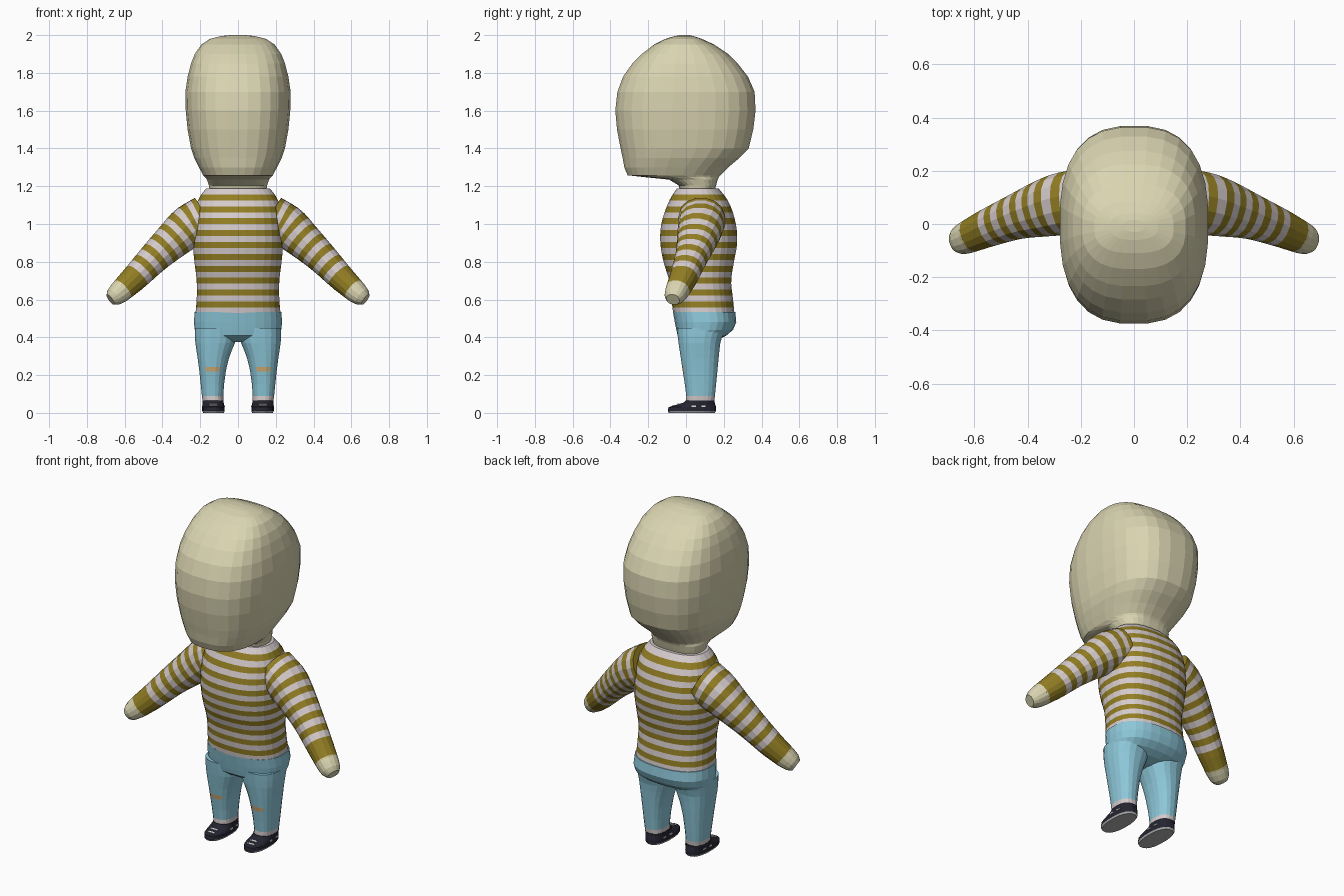
import bpy, bmesh, math
from mathutils import Vector, Euler

if "Cube" in bpy.data.objects:
    bpy.data.objects.remove(bpy.data.objects["Cube"])

COLOURS = {
    "skin": (0.70, 0.66, 0.44), "gold_stripe": (0.29, 0.21, 0.017),
    "pale_stripe": (0.67, 0.60, 0.61), "blue_trousers": (0.27, 0.58, 0.70),
    "navy_shoe": (0.018, 0.018, 0.032), "sole_grey": (0.45, 0.45, 0.45),
    "knee_tan": (0.62, 0.40, 0.17), "lace_white": (0.75, 0.75, 0.75),
}
MATS = {}
for key, rgb in COLOURS.items():
    MATS[key] = bpy.data.materials.new(key)
    MATS[key].diffuse_color = (*rgb, 1)


def sample(table, t):
    """Smooth interpolation of table rows keyed by their first column."""
    t = min(max(t, table[0][0]), table[-1][0])
    i = 0
    while i < len(table) - 2 and t > table[i + 1][0]:
        i += 1
    a, b = table[i], table[i + 1]
    p, n = table[max(i - 1, 0)], table[min(i + 2, len(table) - 1)]
    h = b[0] - a[0]
    s = (t - a[0]) / h
    out = []
    for c in range(1, len(a)):
        m0 = (b[c] - p[c]) / (b[0] - p[0]) * h
        m1 = (n[c] - a[c]) / (n[0] - a[0]) * h
        out.append((2*s**3 - 3*s*s + 1) * a[c] + (s**3 - 2*s*s + s) * m0
                   + (3*s*s - 2*s**3) * b[c] + (s**3 - s*s) * m1)
    return out


def loft(name, rings, colours, rule, mirror=False, n=24, power=2.4):
    """Skin rings of (centre, half axis u, half axis v); rule picks the colour."""
    bm = bmesh.new()
    loops = []
    for c, u, v in rings:
        loop = []
        for k in range(n):
            a = 2 * math.pi * (k + 0.5) / n
            ca, sa = math.cos(a), math.sin(a)
            loop.append(bm.verts.new(
                c + u * math.copysign(abs(ca) ** (2 / power), ca)
                + v * math.copysign(abs(sa) ** (2 / power), sa)))
        loops.append(loop)
    for i in range(len(loops) - 1):
        for k in range(n):
            j = (k + 1) % n
            f = bm.faces.new((loops[i][k], loops[i][j], loops[i+1][j], loops[i+1][k]))
            f.material_index = rule(i, f.calc_center_median())
    bm.faces.new(loops[0][::-1]).material_index = rule(0, rings[0][0])
    bm.faces.new(loops[-1]).material_index = rule(len(loops) - 2, rings[-1][0])
    bmesh.ops.recalc_face_normals(bm, faces=bm.faces)
    return finish(name, bm, colours, mirror)


def finish(name, bm, colours, mirror):
    mesh = bpy.data.meshes.new(name)
    bm.to_mesh(mesh)
    bm.free()
    for c in colours:
        mesh.materials.append(MATS[c])
    ob = bpy.data.objects.new(name, mesh)
    bpy.context.collection.objects.link(ob)
    if mirror:
        ob.modifiers.new("mirror", 'MIRROR').use_mirror_merge = False
    return ob


def level_rings(rows):
    """Rows of z, front y, back y, half width and optional centre x."""
    return [(Vector((r[4] if len(r) > 4 else 0, (r[1] + r[2]) / 2, r[0])),
             Vector((r[3], 0, 0)), Vector((0, (r[2] - r[1]) / 2, 0))) for r in rows]


def plate(name, colour, spots, size, tilt):
    """Small mirrored flat boxes."""
    bm = bmesh.new()
    rot = Euler((tilt, 0, 0)).to_matrix()
    for s in spots:
        for v in bmesh.ops.create_cube(bm, size=1)["verts"]:
            v.co = rot @ Vector(a * b for a, b in zip(v.co, size)) + Vector(s)
    return finish(name, bm, [colour], True)


# Head with jutting chin and short neck
loft("head", level_rings([
    (1.17, -0.03, 0.15, 0.15), (1.205, -0.04, 0.16, 0.155),
    (1.235, -0.09, 0.168, 0.165), (1.248, -0.22, 0.175, 0.175),
    (1.258, -0.31, 0.183, 0.185), (1.30, -0.328, 0.225, 0.208),
    (1.35, -0.337, 0.285, 0.233), (1.40, -0.348, 0.333, 0.25),
    (1.50, -0.367, 0.358, 0.268), (1.60, -0.376, 0.37, 0.278),
    (1.70, -0.365, 0.365, 0.28), (1.78, -0.335, 0.33, 0.268),
    (1.85, -0.285, 0.275, 0.25), (1.90, -0.235, 0.225, 0.23),
    (1.95, -0.17, 0.15, 0.195), (1.98, -0.11, 0.085, 0.15),
    (1.995, -0.06, 0.04, 0.09), (2.0, -0.03, 0.015, 0.04)]),
    ["skin"], lambda i, c: 0, n=28, power=2.6)

# Striped jumper body, one ring pair per stripe
body = [(0.52, -0.068, 0.258, 0.227), (0.60, -0.078, 0.25, 0.22),
        (0.70, -0.09, 0.24, 0.22), (0.80, -0.12, 0.255, 0.232),
        (0.90, -0.137, 0.272, 0.24), (1.00, -0.132, 0.265, 0.236),
        (1.10, -0.10, 0.235, 0.222), (1.15, -0.075, 0.205, 0.2),
        (1.20, -0.04, 0.163, 0.16)]
cuts = [0.53] + [0.558 + 0.0315 * k for k in range(21)]
loft("jumper_body", level_rings([(z, *sample(body, z)) for z in cuts]),
     ["pale_stripe", "gold_stripe"], lambda i, c: i % 2, n=28)

# Arms: rows of x, centre y, centre z, thickness, depth
arm = [(0.17, 0.085, 1.03, 0.125, 0.125), (0.26, 0.077, 0.985, 0.115, 0.12),
       (0.335, 0.06, 0.922, 0.10, 0.108), (0.44, 0.028, 0.825, 0.083, 0.086),
       (0.55, -0.015, 0.712, 0.07, 0.072), (0.61, -0.042, 0.655, 0.062, 0.064),
       (0.655, -0.062, 0.615, 0.05, 0.054), (0.675, -0.069, 0.6, 0.033, 0.036)]


def arm_rings(xs):
    rings = []
    for x in xs:
        y, z, a, b = sample(arm, x)
        lo, hi = max(x - 0.01, 0.17), min(x + 0.01, 0.675)
        p, q = sample(arm, lo), sample(arm, hi)
        along = Vector((hi - lo, q[0] - p[0], q[1] - p[1])).normalized()
        side = Vector((0, 0, 1)).cross(along).normalized()
        rings.append((Vector((x, y, z)), along.cross(side) * a, side * b))
    return rings


loft("sleeve", arm_rings([0.56 - 0.0255 * k for k in range(15, -1, -1)] + [0.614]),
     ["pale_stripe", "gold_stripe"], lambda i, c: (i + 1) % 2 if i < 15 else 1,
     True, n=16, power=2.2)
loft("hand", arm_rings([0.61, 0.632, 0.655, 0.667, 0.675]), ["skin"],
     lambda i, c: 0, True, n=16, power=2.2)

# Trouser hips and seat
loft("trouser_hips", level_rings([
    (0.375, 0.01, 0.12, 0.07), (0.39, -0.02, 0.175, 0.17),
    (0.41, -0.045, 0.215, 0.222), (0.44, -0.052, 0.25, 0.23),
    (0.48, -0.06, 0.267, 0.235), (0.535, -0.07, 0.262, 0.23)]),
    ["blue_trousers"], lambda i, c: 0, n=28)

# Legs with sock cuff and torn knee
leg = [(0.055, 0.0, 0.15, 0.055, 0.132), (0.10, 0.0, 0.155, 0.058, 0.135),
       (0.20, -0.015, 0.165, 0.068, 0.135), (0.30, -0.03, 0.175, 0.086, 0.13),
       (0.38, -0.042, 0.185, 0.108, 0.12), (0.45, -0.05, 0.21, 0.112, 0.118)]
heights = [0.055, 0.09, 0.15, 0.218, 0.242, 0.29, 0.33, 0.37, 0.41, 0.45]


def leg_colour(i, c):
    if i == 0:
        return 1
    return 2 if i == 3 and c.y < 0.0 and abs(c.x - 0.135) < 0.03 else 0


loft("trouser_leg", level_rings([(z, *sample(leg, z)) for z in heights]),
     ["blue_trousers", "pale_stripe", "knee_tan"], leg_colour, True, n=20)

# Shoes with pale soles
loft("shoe", level_rings([
    (0.0, -0.093, 0.153, 0.055, 0.13), (0.01, -0.098, 0.16, 0.06, 0.13),
    (0.03, -0.094, 0.16, 0.06, 0.13), (0.042, -0.055, 0.157, 0.058, 0.131),
    (0.054, -0.015, 0.153, 0.057, 0.132), (0.066, -0.003, 0.153, 0.057, 0.132)]),
    ["navy_shoe", "sole_grey"], lambda i, c: 1 if i == 0 else 0, True, n=20)

# Laces and side marks
plate("laces", "lace_white", [(0.13, -0.04, 0.047), (0.13, -0.066, 0.039)],
      (0.045, 0.009, 0.006), 0.3)
plate("shoe_side_marks", "lace_white",
      [(0.13 + s * 0.059, y, 0.036) for s in (-1, 1) for y in (0.04, 0.095)],
      (0.005, 0.024, 0.008), 0)

for m in bpy.data.materials:
    if m.users and not m.is_grease_pencil:
        m.use_nodes = True
        m.node_tree.nodes["Principled BSDF"].inputs["Base Color"].default_value = m.diffuse_color
